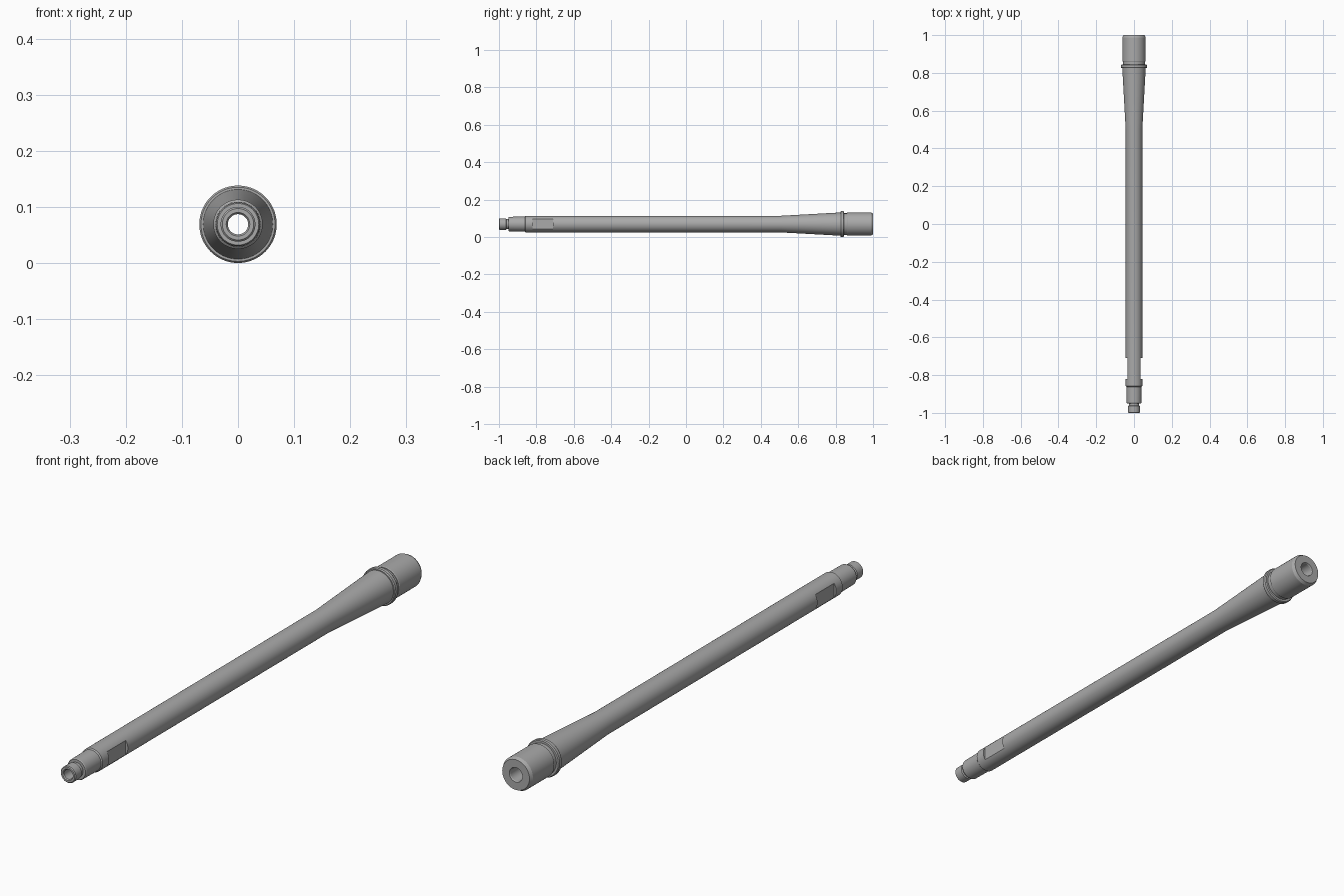
import bpy, bmesh, math
from mathutils import Matrix

if "Cube" in bpy.data.objects:
    bpy.data.objects.remove(bpy.data.objects["Cube"], do_unlink=True)

AXIS_Z = 0.069
SEGMENTS = 72

steel = bpy.data.materials.new("steel grey")
steel.use_nodes = True
colour = (0.40, 0.40, 0.40, 1)
steel.diffuse_color = colour
steel.node_tree.nodes["Principled BSDF"].inputs["Base Color"].default_value = colour


def lathe(name, profile):
    """Spin a closed (y, radius) loop around the tube axis."""
    bm = bmesh.new()
    rings = []
    for i in range(SEGMENTS):
        a = 2 * math.pi * i / SEGMENTS
        rings.append([bm.verts.new((r * math.cos(a), y, r * math.sin(a)))
                      for y, r in profile])
    n = len(profile)
    for i in range(SEGMENTS):
        here, there = rings[i], rings[(i + 1) % SEGMENTS]
        for j in range(n):
            k = (j + 1) % n
            bm.faces.new((here[j], here[k], there[k], there[j]))
    bmesh.ops.recalc_face_normals(bm, faces=bm.faces)
    mesh = bpy.data.meshes.new(name)
    bm.to_mesh(mesh)
    bm.free()
    mesh.materials.append(steel)
    obj = bpy.data.objects.new(name, mesh)
    obj.location.z = AXIS_Z
    bpy.context.collection.objects.link(obj)
    return obj


# Outside, front to back: tip, shoulder, long tube, flare, collar, rear sleeve
outside = [
    (-1.0, 0.028), (-0.997, 0.031), (-0.963, 0.031), (-0.960, 0.027), (-0.949, 0.027),
    (-0.949, 0.037), (-0.946, 0.039), (-0.862, 0.040), (-0.858, 0.044),
    (0.50, 0.044), (0.825, 0.062),
    (0.825, 0.066), (0.829, 0.069), (0.841, 0.069), (0.845, 0.066),
    (0.845, 0.058), (0.860, 0.058), (0.860, 0.060), (0.863, 0.062),
    (0.988, 0.062), (1.0, 0.056),
]
# Inside, back to front: wide rear chamber narrowing to the bore
inside = [(1.0, 0.027), (0.996, 0.025), (0.78, 0.024), (0.74, 0.018),
          (-0.996, 0.018), (-1.0, 0.021)]
tube = lathe("tapered_tube", outside + inside)

# Flats milled into both sides near the front
bm = bmesh.new()
for side in (-1, 1):
    place = Matrix.Translation((side * 0.065, -0.765, 0)) @ Matrix.Diagonal((0.06, 0.11, 0.12, 1))
    bmesh.ops.create_cube(bm, size=1, matrix=place)
mesh = bpy.data.meshes.new("flat_cutter")
bm.to_mesh(mesh)
bm.free()
mesh.materials.append(steel)
cutter = bpy.data.objects.new("flat_cutter", mesh)
cutter.location.z = AXIS_Z
cutter.hide_render = True
bpy.context.collection.objects.link(cutter)

cut = tube.modifiers.new("side flats", "BOOLEAN")
cut.operation = "DIFFERENCE"
cut.solver = "EXACT"
cut.object = cutter

# Apply the cut, then smooth the round walls and keep the steps sharp
bpy.ops.object.select_all(action="DESELECT")
tube.select_set(True)
bpy.context.view_layer.objects.active = tube
bpy.ops.object.modifier_apply(modifier=cut.name)
bpy.data.objects.remove(cutter, do_unlink=True)
bpy.ops.object.shade_smooth_by_angle(angle=math.radians(25))
